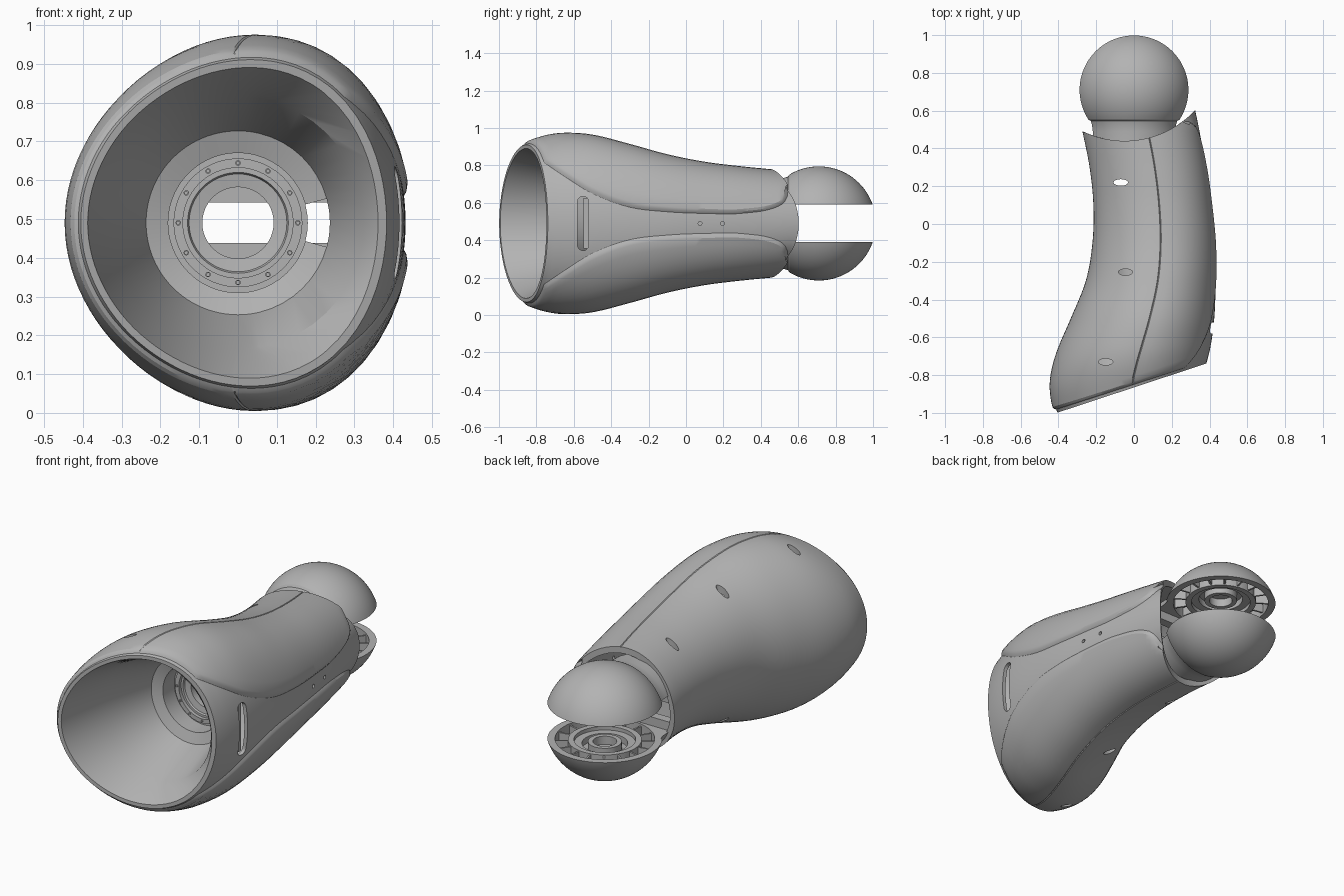
import bpy
import bmesh
from math import sin, cos, asin, sqrt, pi
from mathutils import Matrix, Vector

if "Cube" in bpy.data.objects:
    bpy.data.objects.remove(bpy.data.objects["Cube"])

grey = bpy.data.materials.new("plain grey")
grey.use_nodes = True
grey.diffuse_color = (0.45, 0.45, 0.45, 1)
grey.node_tree.nodes["Principled BSDF"].inputs["Base Color"].default_value = (0.45, 0.45, 0.45, 1)

MID = 0.49          # height of the long axis
BALL_Y = 0.71       # centre of the joint ball
BALL_R = 0.305
GAP = 0.1           # half height of the gap between ball halves
RECESS = 0.015
WALL = 0.035

# Shell stations: y, left edge, right edge, half height, half width of side strip
STATIONS = [
    (-1.0, -.42, .30, .37, .42), (-.95, -.437, .33, .4, .42),
    (-.85, -.447, .365, .44, .40), (-.75, -.432, .395, .472, .33),
    (-.65, -.4, .42, .485, .26), (-.5, -.335, .44, .475, .165),
    (-.3, -.255, .447, .425, .09), (-.1, -.22, .442, .37, .065),
    (.1, -.215, .422, .33, .056), (.3, -.235, .395, .305, .057),
    (.5, -.275, .36, .285, .1), (.62, -.3, .335, .268, .22)]


def lerp(a, b, t):
    return a + (b - a) * t


def station(y):
    """Smoothly interpolated station values at y."""
    s = STATIONS
    y = min(max(y, s[0][0]), s[-1][0])
    i = next(k for k in range(len(s) - 1) if y <= s[k + 1][0])
    p0, p1, p2, p3 = s[max(i - 1, 0)], s[i], s[i + 1], s[min(i + 2, len(s) - 1)]
    h = p2[0] - p1[0]
    t = (y - p1[0]) / h
    out = []
    for k in range(1, 5):
        m1 = (p2[k] - p0[k]) / (p2[0] - p0[0]) * h
        m2 = (p3[k] - p1[k]) / (p3[0] - p1[0]) * h
        a, b = p1[k], p2[k]
        out.append(a + m1 * t + (3 * (b - a) - 2 * m1 - m2) * t ** 2
                   + (2 * (a - b) + m1 + m2) * t ** 3)
    return out


def columns(beta):
    """(angle, recess weight) around half the shell: strip, lip, panel, seam, panel."""
    seam = pi / 2
    cols = [(beta * i / 10, 1) for i in range(11)]
    cols += [(beta + .03, .35), (beta + .07, 0)]
    cols += [(lerp(beta + .07, seam - .01, i / 10), 0) for i in range(1, 11)]
    cols += [(seam, .25)]
    cols += [(lerp(seam + .01, pi, i / 24), 0) for i in range(25)]
    return cols + [(-a, w) for a, w in cols[-2:0:-1]]


COUNT = len(columns(1))


def shell_point(t, col, row_w=0.0, depth=None):
    """Point on the shell between its slanted front and scooped back."""
    x, y = 0, lerp(-.865, .44, t)
    for _ in range(8):
        left, right, half, strip = station(y)
        angle, w = columns(min(asin(min(strip / half, .97)), 1.33))[col]
        d = RECESS * max(w, row_w) if depth is None else depth
        a = (right - left) / 2 - d
        x = (left + right) / 2 + a * cos(angle) + .03 * sin(angle) ** 2
        front = -.865 + .33 * x
        back = .95 - sqrt(.51 ** 2 - (x + .05) ** 2)
        y = lerp(front, back, t)
    return (x, y, MID + (half - d) * sin(angle))


def make(name, bm):
    bmesh.ops.recalc_face_normals(bm, faces=bm.faces)
    mesh = bpy.data.meshes.new(name)
    bm.to_mesh(mesh)
    bm.free()
    mesh.materials.append(grey)
    obj = bpy.data.objects.new(name, mesh)
    bpy.context.collection.objects.link(obj)
    return obj


def loft(name, rings, loop=False, caps=False):
    """Skin a list of equal closed rings."""
    bm = bmesh.new()
    rows = [[bm.verts.new(p) for p in ring] for ring in rings]
    n = len(rows[0])
    for r, s in zip(rows, rows[1:] + (rows[:1] if loop else [])):
        for i in range(n):
            j = (i + 1) % n
            bm.faces.new((r[i], r[j], s[j], s[i]))
    if caps:
        bm.faces.new(rows[0])
        bm.faces.new(rows[-1])
    return make(name, bm)


def circle(r, y, angles):
    return [(r * cos(a), y, MID + r * sin(a)) for a in angles]


def box(name, centre, size):
    bm = bmesh.new()
    bmesh.ops.create_cube(bm, size=1, matrix=Matrix.Translation(centre) @ Matrix.Diagonal((*size, 1)))
    return make(name, bm)


def cylinder(name, centre, rx, ry, height, sideways=False):
    bm = bmesh.new()
    turn = Matrix.Rotation(pi / 2, 4, 'Y') if sideways else Matrix()
    bmesh.ops.create_cone(bm, cap_ends=True, segments=64, radius1=1, radius2=1, depth=1,
                          matrix=Matrix.Translation(centre) @ turn @ Matrix.Diagonal((rx, ry, height, 1)))
    return make(name, bm)


def cut(obj, cutter):
    mod = obj.modifiers.new("cut", 'BOOLEAN')
    mod.operation, mod.solver, mod.object = 'DIFFERENCE', 'EXACT', cutter
    bpy.context.view_layer.objects.active = obj
    bpy.ops.object.modifier_apply(modifier=mod.name)
    bpy.data.objects.remove(cutter)


def smooth(obj, degrees=25):
    bpy.ops.object.select_all(action='DESELECT')
    obj.select_set(True)
    bpy.context.view_layer.objects.active = obj
    bpy.ops.object.shade_smooth_by_angle(angle=degrees * pi / 180)


# Outer shell with collar, recessed side strip and inner wall
ROWS = [(0, 1), (.012, 1), (.016, .4), (.024, 0)] + [(lerp(.024, 1, i / 44), 0) for i in range(1, 45)]
rings = [[shell_point(t, c, row_w=w) for c in range(COUNT)] for t, w in ROWS]
rings += [[shell_point(1 - i / 24, c, depth=WALL) for c in range(COUNT)] for i in range(25)]
shell = loft("outer_shell", rings, loop=True)

# Oblong side slot, screw holes and pin holes
stadium = [(.03 * cos(2 * pi * i / 32), .03 * sin(2 * pi * i / 32) + (.115 if i < 16 else -.115)) for i in range(32)]
cut(shell, loft("slot_cutter", [[(x, -.55 + u, MID + v) for u, v in stadium] for x in (.3, .6)], caps=True))
for x, y in ((-.07, .22), (-.045, -.255), (-.15, -.73)):
    cut(shell, cylinder("screw_cutter", (x, y, MID), .038, .017, 1.2))
for y in (.075, .195):
    cut(shell, cylinder("pin_cutter", (.4, y, MID), .01, .01, .3, sideways=True))
smooth(shell)
smooth(box("slot_latch", (.375, -.535, MID), (.02, .025, .27)))

# Inner cup: bowl, flat floor, recessed hub and central bore
angles = [a for a, w in columns(1.33)]
profile = [(.325, -.7), (.237, -.42), (.18, -.4), (.18, -.3), (.166, -.3), (.166, -.315),
           (.142, -.315), (.142, -.295), (.13, -.295), (.126, -.285), (.092, -.28), (.092, -.15)]
mouth = [shell_point(0, c, depth=WALL) for c in range(COUNT)]
cup = loft("inner_cup", [mouth] + [circle(r, y, angles) for r, y in profile])
bm = bmesh.new()
bm.from_mesh(cup.data)
window = []
for f in bm.faces:
    c = f.calc_center_median()
    if c.x > .16 and abs(c.z - MID) < .06 and -.419 < c.y < -.31:
        window.append(f)
bmesh.ops.delete(bm, geom=window, context='FACES')
bm.to_mesh(cup.data)
bm.free()
smooth(cup)

# Hub screws
for i in range(12):
    a = pi * i / 6
    spot = [2 * pi * k / 12 for k in range(12)]
    smooth(loft("hub_screw", [[(x + .154 * cos(a), y, z + .154 * sin(a)) for x, y, z in circle(r, y, spot)]
                              for r, y in ((.007, -.31), (.007, -.32), (.004, -.32), (.004, -.316))], caps=True))

# Split joint ball with neck
turn = [2 * pi * i / 96 for i in range(96)]
arc = [(BALL_R * sin(a), BALL_Y + BALL_R * cos(a)) for a in [lerp(.01, 2.11, i / 40) for i in range(41)]]
neck = [(.25, .545), (.244, .525), (.24, .49), (.24, .4)]
ball = loft("joint_ball", [circle(r, y, turn) for r, y in arc + neck], caps=True)
cut(ball, box("gap_cutter", (0, .85, MID), (1, .8, 2 * GAP)))
cut(ball, cylinder("cavity_cutter", (0, BALL_Y, MID), .25, .25, .32))
cut(ball, box("neck_slot_cutter", (0, .4, MID), (.6, .3, .104)))
smooth(ball)

# Bearing rings and ribs inside each ball half
for side, label in ((1, "upper"), (-1, "lower")):
    for part, inner, outer, top in (("outer_ring", .155, .185, .105), ("middle_ring", .115, .156, .125),
                                    ("inner_ring", .06, .085, .115)):
        loop = [(inner, .165), (outer, .165), (outer, top), (inner, top)]
        ring = loft(label + "_" + part, [[(r * cos(a), BALL_Y + r * sin(a), MID + side * z) for a in turn]
                                         for r, z in loop], loop=True)
        smooth(ring)
    for i in range(16):
        a = 2 * pi * (i + .5) / 16
        rib = box(label + "_rib", (0, 0, 0), (.075, .01, .05))
        rib.location = Vector((.216 * cos(a), BALL_Y + .216 * sin(a), MID + side * .137))
        rib.rotation_euler.z = a
